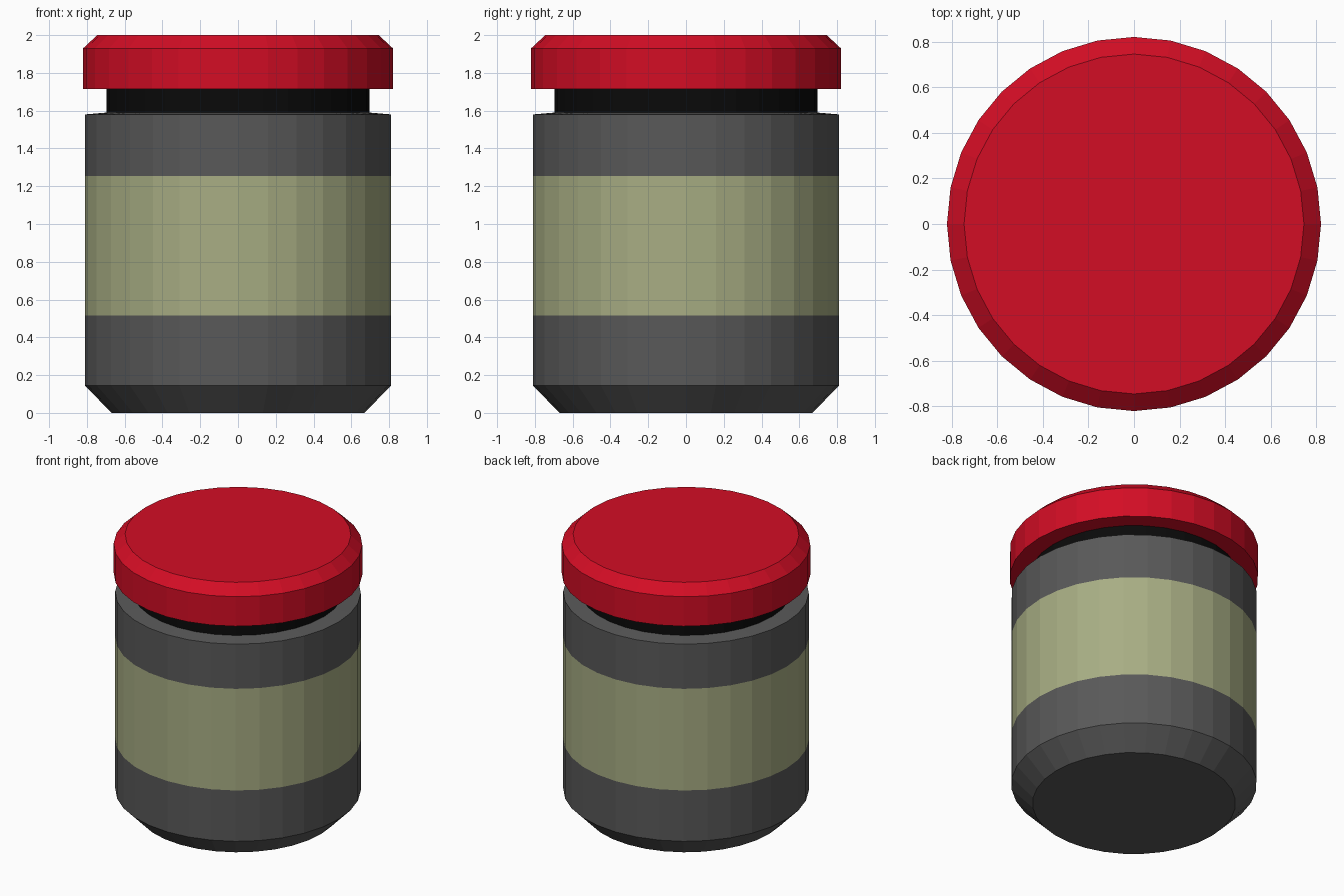
import bpy, bmesh
from math import sin, cos, tau

if "Cube" in bpy.data.objects:
    bpy.data.objects.remove(bpy.data.objects["Cube"])

SIDES = 32


def material(name, rgb):
    m = bpy.data.materials.new(name)
    m.diffuse_color = (*rgb, 1)
    m.use_nodes = True
    m.node_tree.nodes["Principled BSDF"].inputs["Base Color"].default_value = m.diffuse_color
    return m


def lathe(name, profile, mats, bands=None):
    """Spin (radius, z) points, bottom to top, into a capped solid; bands = material per strip."""
    bm = bmesh.new()
    rings = [[bm.verts.new((r * cos(tau * i / SIDES), r * sin(tau * i / SIDES), z))
              for i in range(SIDES)] for r, z in profile]
    for k, (lo, hi) in enumerate(zip(rings, rings[1:])):
        for i in range(SIDES):
            j = (i + 1) % SIDES
            face = bm.faces.new((lo[i], lo[j], hi[j], hi[i]))
            face.material_index = bands[k] if bands else 0
    bm.faces.new(rings[0][::-1])
    bm.faces.new(rings[-1])
    mesh = bpy.data.meshes.new(name)
    bm.to_mesh(mesh)
    bm.free()
    for m in mats:
        mesh.materials.append(m)
    obj = bpy.data.objects.new(name, mesh)
    bpy.context.collection.objects.link(obj)
    return obj


grey = material("dark_grey", (0.10, 0.10, 0.10))
olive = material("label_olive", (0.39, 0.42, 0.23))
black = material("neck_black", (0.003, 0.003, 0.003))
red = material("lid_red", (0.65, 0.004, 0.018))

# jar body with chamfered base, label band and slightly raised shoulder
lathe("jar_body",
      [(0.67, 0), (0.81, 0.145), (0.81, 0.515), (0.81, 1.255), (0.81, 1.58), (0.695, 1.59)],
      [grey, olive], [0, 0, 1, 0, 0])

# recessed neck between body and lid
lathe("neck", [(0.695, 1.585), (0.695, 1.72)], [black])

# lid with chamfered top edge
lathe("lid", [(0.82, 1.715), (0.82, 1.93), (0.745, 2.0)], [red])
